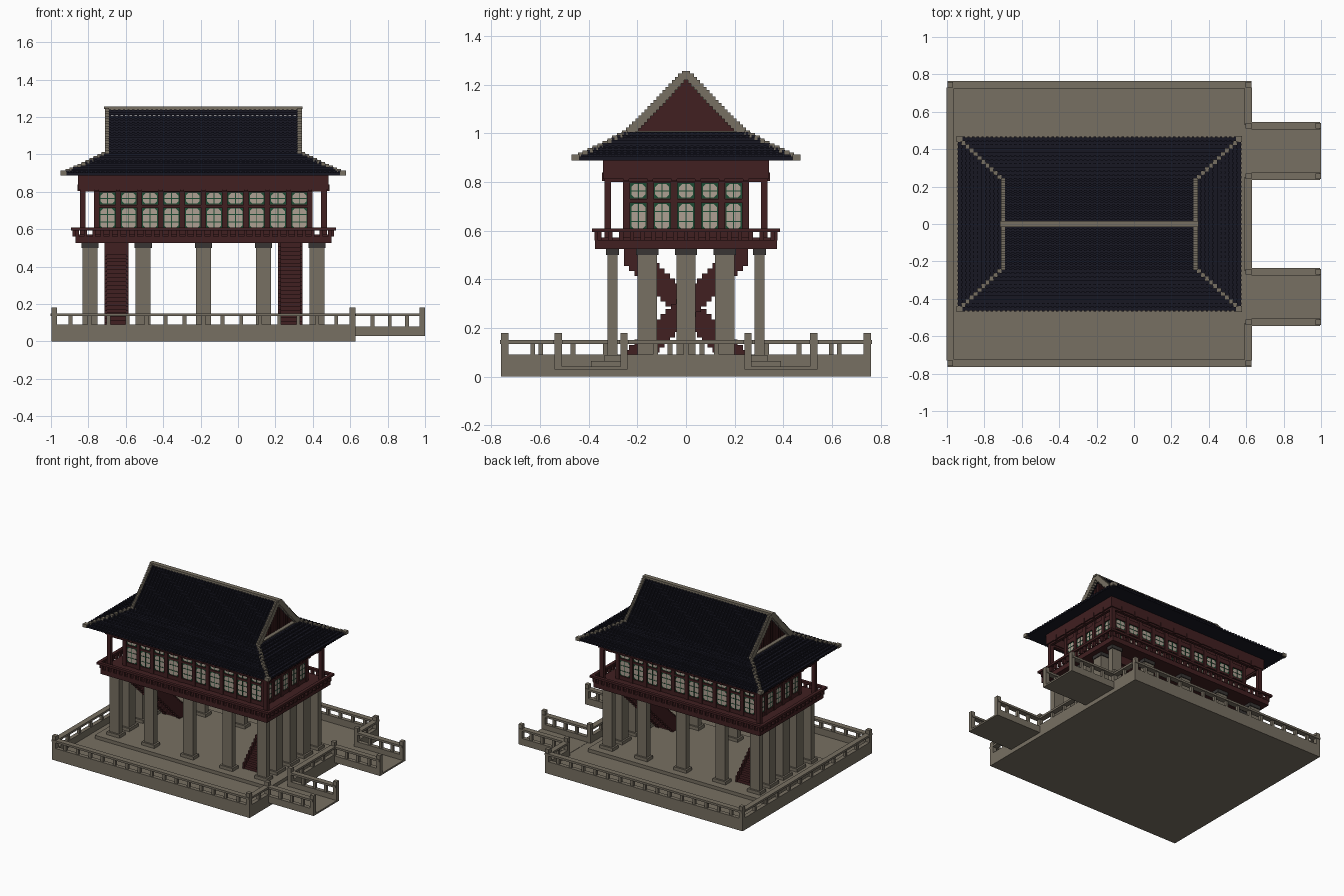
import bpy, bmesh, math

if "Cube" in bpy.data.objects:
    bpy.data.objects.remove(bpy.data.objects["Cube"])

CX = -0.185  # building centre; every part is built around it


def material(name, rgb):
    m = bpy.data.materials.new(name)
    m.diffuse_color = (*rgb, 1)
    m.use_nodes = True
    m.node_tree.nodes["Principled BSDF"].inputs["Base Color"].default_value = m.diffuse_color
    return m


STONE = material("warm grey stone", (0.185, 0.16, 0.122))
DARK = material("dark grey capital", (0.04, 0.036, 0.034))
RED = material("dark red timber", (0.052, 0.014, 0.015))
NAVY = material("navy roof tile", (0.0085, 0.0085, 0.016))
GREEN = material("green frame", (0.012, 0.07, 0.033))
PAPER = material("paper pane", (0.42, 0.35, 0.29))


def finish(name, mat, bm):
    me = bpy.data.meshes.new(name)
    bm.to_mesh(me)
    bm.free()
    me.materials.append(mat)
    ob = bpy.data.objects.new(name, me)
    ob.location.x = CX
    bpy.context.collection.objects.link(ob)


def part(name, mat, boxes):
    """One object from (x0, x1, y0, y1, z0, z1) boxes."""
    bm = bmesh.new()
    for x0, x1, y0, y1, z0, z1 in boxes:
        v = [bm.verts.new((x, y, z)) for z in (z0, z1)
             for x, y in ((x0, y0), (x1, y0), (x1, y1), (x0, y1))]
        bm.faces.new(v[3::-1])
        bm.faces.new(v[4:])
        for i in range(4):
            j = (i + 1) % 4
            bm.faces.new((v[i], v[j], v[j + 4], v[i + 4]))
    finish(name, mat, bm)


def cbox(x, y, hx, hy, z0, z1):
    return (x - hx, x + hx, y - hy, y + hy, z0, z1)


def ring(hx, hy, t, z0, z1):
    """Four bars around a rectangle, outer half sizes hx, hy."""
    return [b for s in (-1, 1) for b in (
        cbox(0, s * (hy - t / 2), hx, t / 2, z0, z1),
        cbox(s * (hx - t / 2), 0, t / 2, hy - t, z0, z1))]


def line(axis, a, b, c, n, hw, z0, z1):
    """n small posts strictly between a and b along an axis, at offset c."""
    pts = [a + (b - a) * (i + 1) / (n + 1) for i in range(n)]
    return [cbox(*((p, c) if axis == "x" else (c, p)), hw, hw, z0, z1) for p in pts]


def bar(axis, a, b, c, hw, z0, z1):
    return (a, b, c - hw, c + hw, z0, z1) if axis == "x" else (c - hw, c + hw, a, b, z0, z1)


# Stone platform with curb, terrace and two bridges
part("platform", STONE, [cbox(0, 0, 0.812, 0.76, 0, 0.04)])
runs = [("x", -0.812, 0.812, -0.745, 15), ("x", -0.812, 0.812, 0.745, 15),
        ("y", -0.73, 0.73, -0.797, 10), ("y", -0.25, 0.25, 0.797, 3),
        ("y", -0.73, -0.53, 0.797, 1), ("y", 0.53, 0.73, 0.797, 1)]
part("platform_curb", STONE, [bar(*r[:4], 0.015, 0.04, 0.09) for r in runs])
part("terrace", STONE, [cbox(0, 0, 0.72, 0.39, 0.04, 0.065)])
bridge_runs = [("x", 0.812, 1.18, s * y, 3) for s in (-1, 1) for y in (0.255, 0.525)]
part("bridge_floor", STONE, [cbox(0.995, s * 0.39, 0.19, 0.15, 0.03, 0.042) for s in (-1, 1)])
part("bridge_curb", STONE, [bar(*r[:4], 0.015, 0.042, 0.08) for r in bridge_runs])
rails = runs + bridge_runs
part("stone_handrail", STONE, [bar(*r[:4], 0.02, 0.135, 0.15) for r in rails])
part("stone_balusters", STONE, [b for a, p, q, c, n in rails
                                for b in line(a, p, q, c, n, 0.01, 0.07, 0.137)])
posts = [(sx * 0.797, sy * 0.745, 0.04) for sx in (-1, 1) for sy in (-1, 1)]
posts += [(x, s * y, 0.03) for x in (0.797, 1.17) for s in (-1, 1) for y in (0.255, 0.525)]
part("stone_posts", STONE, [cbox(x, y, 0.015, 0.015, z, 0.18) for x, y, z in posts])

# Stone columns: long rows at front and back, wider ones at the two ends
cols = [(x, s * 0.302, 0.04, 0.021) for x in (-0.607, -0.322, 0, 0.322, 0.607) for s in (-1, 1)]
cols += [(s * 0.607, y, 0.034, 0.04) for s in (-1, 1) for y in (-0.16, 0, 0.16)]
part("column_bases", STONE, [cbox(x, y, a + 0.013, b + 0.013, 0.065, 0.088) for x, y, a, b in cols])
part("columns", STONE, [cbox(x, y, a, b, 0.088, 0.502) for x, y, a, b in cols])
part("column_capitals", DARK, [cbox(x, y, a + 0.006, b + 0.006, 0.5, 0.527) for x, y, a, b in cols])

# Two stairs climbing in opposite directions
steps = 22
stairs, sides = [], []
for s in (-1, 1):
    for i in range(steps):
        y = s * (-0.225 + 0.45 * i / (steps - 1))
        z = 0.065 + 0.44 * i / (steps - 1)
        stairs.append(cbox(s * 0.465, y, 0.056, 0.024, max(0.065, z - 0.04), z + 0.02))
        for e in (-1, 1):
            sides.append(cbox(s * 0.465 + e * 0.058, y, 0.007, 0.03, max(0.065, z - 0.05), min(0.53, z + 0.045)))
part("stair_treads", RED, stairs)
part("stair_stringers", RED, sides)

# Upper floor and timber balustrade
part("upper_floor", RED, [cbox(0, 0, 0.685, 0.375, 0.525, 0.56), cbox(0, 0, 0.675, 0.365, 0.56, 0.572)])
part("timber_handrail", RED, ring(0.708, 0.386, 0.024, 0.594, 0.61))
bal = []
for s in (-1, 1):
    bal += line("x", -0.72, 0.72, s * 0.368, 31, 0.009, 0.56, 0.6)
    bal += line("y", -0.4, 0.4, s * 0.69, 17, 0.009, 0.56, 0.6)
part("timber_balusters", RED, bal)

# Room walls, veranda posts and head beams
part("room_walls", RED, [cbox(0, 0, 0.57, 0.245, 0.57, 0.885)])
part("veranda_posts", RED, [cbox(sx * 0.645, sy * 0.322, 0.015, 0.013, 0.57, 0.82)
                            for sx in (-1, 1) for sy in (-1, 1)])
part("head_beams", RED, ring(0.67, 0.342, 0.035, 0.812, 0.888) + ring(0.66, 0.334, 0.02, 0.8, 0.815))
part("ceiling", RED, [cbox(0, 0, 0.66, 0.33, 0.87, 0.888)])

# Wall bays: (bay centre, half size of wall) on each of the four walls
WALLS = [("x", s, 10, 0.58, 0.245) for s in (-1, 1)] + [("y", s, 5, 0.255, 0.57) for s in (-1, 1)]


def wall_box(axis, s, u0, u1, d0, d1, z0, z1):
    lo, hi = sorted((s * d0, s * d1))
    return (u0, u1, lo, hi, z0, z1) if axis == "x" else (lo, hi, u0, u1, z0, z1)


pil, frames, lattice = [], [], []
panes = bmesh.new()


def pane(axis, s, u, d, w, z0, z1):
    """Thin eight-sided paper pane."""
    zc, h, c = (z0 + z1) / 2, (z1 - z0) / 2, 0.013
    pts = [(w, c - h), (w, h - c), (w - c, h), (c - w, h),
           (-w, h - c), (-w, c - h), (c - w, -h), (w - c, -h)]
    vs = [panes.verts.new((u + p, s * d, zc + q) if axis == "x" else (s * d, u + p, zc + q)) for p, q in pts]
    f = panes.faces.new(vs)
    f.normal_update()
    if (f.normal.y if axis == "x" else f.normal.x) * s < 0:
        f.normal_flip()


for axis, s, n, half, d in WALLS:
    bay = 2 * (half - 0.01) / n
    for i in range(n + 1):
        u = -half + 0.01 + bay * i
        pil.append(wall_box(axis, s, u - 0.014, u + 0.014, d, d + 0.014, 0.57, 0.885))
        beam = 0.342 if axis == "x" else 0.67
        pil.append(wall_box(axis, s, u - 0.011, u + 0.011, beam - 0.02, beam + 0.004, 0.805, 0.84))
    for z0, z1 in ((0.57, 0.6), (0.716, 0.73), (0.798, 0.83)):
        pil.append(wall_box(axis, s, -half, half, d, d + 0.009, z0, z1))
    for i in range(n):
        u = -half + 0.01 + bay * (i + 0.5)
        w = bay / 2 - 0.02
        for z0, z1 in ((0.602, 0.714), (0.732, 0.796)):
            frames.append(wall_box(axis, s, u - w - 0.005, u + w + 0.005, d, d + 0.004, z0, z1))
            pane(axis, s, u, d + 0.0055, w, z0 + 0.004, z1 - 0.004)
            zc = (z0 + z1) / 2
            lattice.append(wall_box(axis, s, u - 0.002, u + 0.002, d + 0.004, d + 0.008, z0, z1))
            for z in ((zc,) if z1 - z0 < 0.08 else (zc - 0.02, zc + 0.02)):
                lattice.append(wall_box(axis, s, u - w, u + w, d + 0.004, d + 0.008, z - 0.002, z + 0.002))
part("wall_posts_and_rails", RED, pil)
part("window_frames", GREEN, frames)
part("window_lattice", GREEN, lattice)
finish("window_panes", PAPER, panes)

# Hip-and-gable roof in small stepped courses with raised tile ribs
tiles, ribs, hips, gable, rakes = [], [], [], [], []
P = 0.025
LOW, UP = 11, 18
for i in range(LOW):
    t = i / LOW
    z, hx, hy = 0.888 + 0.112 * (0.85 * t + 0.15 * t * t), 0.755 - 0.235 * t, 0.462 - 0.222 * t
    z1 = z + 0.0125
    tiles.append(cbox(0, 0, hx, hy, z, z1))
    k = int(hx / P)
    ribs += [cbox(j * P, 0, 0.006, hy + 0.005, z + 0.002, z1 + 0.004) for j in range(-k, k + 1)]
    k = int(hy / P)
    ribs += [cbox(0, j * P, hx + 0.005, 0.006, z + 0.002, z1 + 0.004) for j in range(-k, k + 1)]
    r = 0.016 if i == 0 else 0.011
    hips += [cbox(sx * (hx - 0.008), sy * (hy - 0.008), r, r, z, z1 + 0.012)
             for sx in (-1, 1) for sy in (-1, 1)]
for i in range(UP):
    t = i / UP
    hy = 0.24 - 0.225 * t
    z = 1.0 + 0.237 * (0.93 * t + 0.07 * t * t)
    z1 = z + 0.0135
    gable.append(cbox(0, 0, 0.482, max(0.008, hy - 0.015), z, z1))
    k = int(max(0, hy - 0.022) / P)
    gable += [cbox(0, j * P, 0.488, 0.007, z, z1) for j in range(-k, k + 1)]
    for s in (-1, 1):
        y = s * (hy - 0.013)
        tiles.append(cbox(0, y, 0.51, 0.013, z, z1))
        ribs += [cbox(j * P, y, 0.006, 0.018, z + 0.002, z1 + 0.004) for j in range(-20, 21)]
        rakes += [cbox(e * 0.515, y, 0.011, 0.019, z - 0.004, z1 + 0.01) for e in (-1, 1)]
part("roof_tiles", NAVY, tiles)
part("roof_tile_ribs", NAVY, ribs)
part("hip_ridges", STONE, hips)
part("gable_walls", RED, gable)
part("gable_rakes", STONE, rakes)
part("gable_sills", STONE, [cbox(s * 0.5, 0, 0.014, 0.24, 0.995, 1.01) for s in (-1, 1)])
part("main_ridge", STONE, [cbox(0, 0, 0.525, 0.012, 1.225, 1.25), cbox(0, 0, 0.531, 0.016, 1.243, 1.257)])
